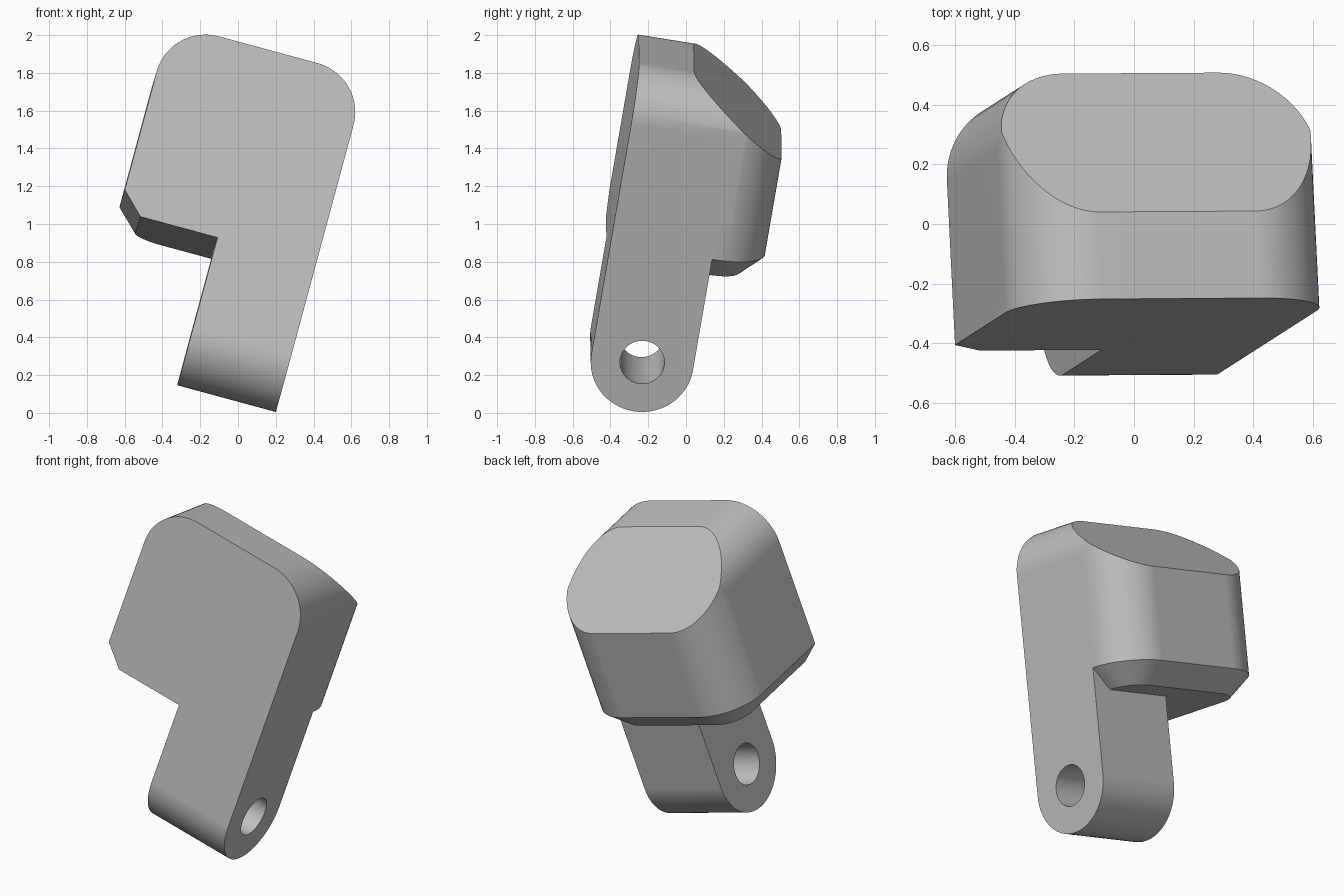
import bpy, bmesh, math
from mathutils import Vector, Matrix

cube = bpy.data.objects.get("Cube")
if cube:
    bpy.data.objects.remove(cube, do_unlink=True)

# Local frame: origin at the pin hole, x across, y to the back, z up the arm
WIDTH, ARM_W = 1.08, 0.54
FRONT, BACK = -0.2725, 0.557
BASE, SHOULDER, TOP = 0.5, 0.617, 1.544
R, ARM_R, HOLE_R = 0.27, 0.2725, 0.118
CHAMFER = SHOULDER - BASE
SEG = 20

grey = bpy.data.materials.new("plain grey")
grey.use_nodes = True
grey.diffuse_color = (0.52, 0.52, 0.52, 1)
grey.node_tree.nodes["Principled BSDF"].inputs["Base Color"].default_value = grey.diffuse_color


def arc(cx, cy, r, start, end, n=SEG):
    return [(cx + r * math.cos(math.radians(start + (end - start) * i / n)),
             cy + r * math.sin(math.radians(start + (end - start) * i / n)))
            for i in range(n + 1)]


def loft(name, rings):
    """Closed solid through matching rings of points."""
    bm = bmesh.new()
    loops = [[bm.verts.new(p) for p in ring] for ring in rings]
    for a, b in zip(loops, loops[1:]):
        for i in range(len(a)):
            j = (i + 1) % len(a)
            bm.faces.new((a[i], a[j], b[j], b[i]))
    bm.faces.new(loops[0])
    bm.faces.new(loops[-1])
    bmesh.ops.recalc_face_normals(bm, faces=bm.faces)
    mesh = bpy.data.meshes.new(name)
    bm.to_mesh(mesh)
    bm.free()
    mesh.materials.append(grey)
    obj = bpy.data.objects.new(name, mesh)
    bpy.context.collection.objects.link(obj)
    return obj


def combine(target, other, operation):
    bpy.context.view_layer.objects.active = target
    mod = target.modifiers.new("combine", 'BOOLEAN')
    mod.operation, mod.solver, mod.object = operation, 'EXACT', other
    bpy.ops.object.modifier_apply(modifier=mod.name)
    bpy.data.objects.remove(other, do_unlink=True)


def plan(z, inset):
    """Head outline seen from above: square front, rounded back corners."""
    r, cy = R - inset, BACK - R
    pts = [(-WIDTH + inset, FRONT), (-inset, FRONT)]
    pts += arc(-R, cy, r, 0, 90) + arc(-WIDTH + R, cy, r, 90, 180)
    return [(x, y, z) for x, y in pts]


# Head: chamfered base, rounded back corners
head = loft("bracket_body", [plan(BASE, CHAMFER), plan(SHOULDER, 0), plan(TOP + 0.2, 0)])

# Rounded top corners
outline = [(-WIDTH - 0.1, 0), (0.1, 0), (0.1, 1), (0, 1)]
outline += arc(-R, TOP - R, R, 0, 90) + arc(-WIDTH + R, TOP - R, R, 90, 180)
outline += [(-WIDTH, 1), (-WIDTH - 0.1, 1)]
crown = loft("crown_cutter", [[(x, y, z) for x, z in outline] for y in (-1, 1)])
combine(head, crown, 'INTERSECT')

# Sloping cut across the upper back
bm = bmesh.new()
bm.from_mesh(head.data)
slope = Vector((0, TOP - 1.16, BACK - 0.023))
cut = bmesh.ops.bisect_plane(bm, geom=bm.verts[:] + bm.edges[:] + bm.faces[:],
                             plane_co=(0, BACK, 1.16), plane_no=slope, clear_outer=True)
bmesh.ops.contextual_create(
    bm, geom=[e for e in cut["geom_cut"] if isinstance(e, bmesh.types.BMEdge)])
bmesh.ops.recalc_face_normals(bm, faces=bm.faces)
bm.to_mesh(head.data)
bm.free()

# Arm with rounded end and pin hole
side = arc(0, 0, ARM_R, 180, 360, 2 * SEG) + [(ARM_R, 1), (-ARM_R, 1)]
arm = loft("arm", [[(x, y, z) for y, z in side] for x in (-ARM_W, 0)])
circle = arc(0, 0, HOLE_R, 0, 360, 2 * SEG)[:-1]
pin = loft("hole_cutter", [[(x, y, z) for y, z in circle] for x in (-1, 1)])
combine(arm, pin, 'DIFFERENCE')
combine(head, arm, 'UNION')

# Lean the whole part sideways and backwards
up = Vector((0.27, 0.173, 1)).normalized()
across = Vector((1, 0.006, 0))
across = (across - up * across.dot(up)).normalized()
across = Vector((0.9652, 0.0058, -0.2616))
across = (across - up * across.dot(up)).normalized()
back = up.cross(across)
lean = Matrix((across, back, up)).transposed().to_4x4()
head.data.transform(Matrix.Translation((0.271, -0.232, 0.268)) @ lean)

# Smooth the rounds, keep flats flat
bpy.ops.object.select_all(action='DESELECT')
head.select_set(True)
bpy.context.view_layer.objects.active = head
bpy.ops.object.shade_smooth_by_angle(angle=math.radians(25))
weighted = head.modifiers.new("flat_normals", 'WEIGHTED_NORMAL')
weighted.keep_sharp = True
